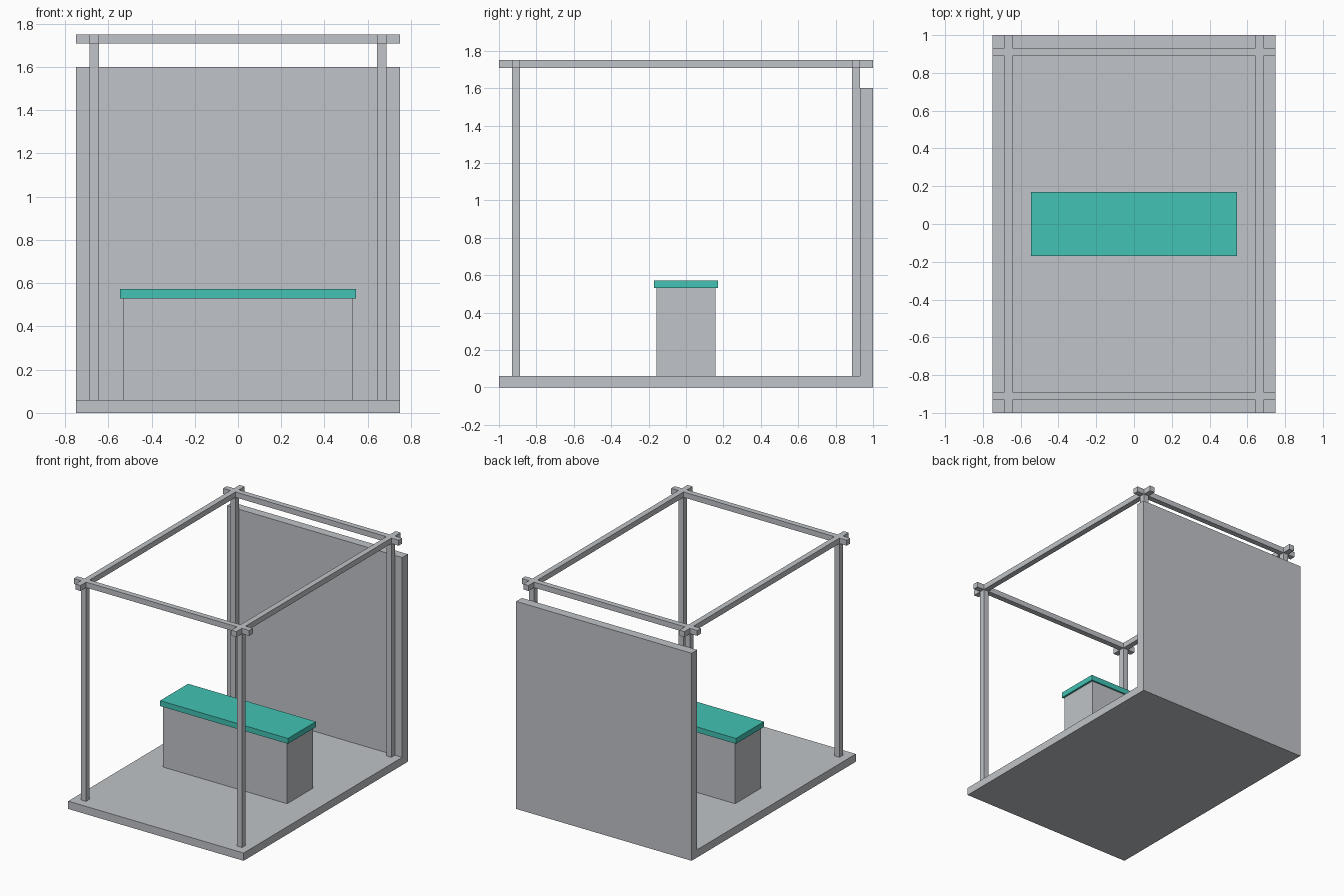
import bpy

cube = bpy.data.objects.get("Cube")
if cube:
    bpy.data.objects.remove(cube, do_unlink=True)


def material(name, rgb):
    mat = bpy.data.materials.new(name)
    mat.use_nodes = True
    colour = (*rgb, 1)
    mat.diffuse_color = colour
    mat.node_tree.nodes["Principled BSDF"].inputs["Base Color"].default_value = colour
    return mat


grey = material("light grey", (0.53, 0.55, 0.58))
teal = material("teal", (0.055, 0.54, 0.456))


def box(name, x, y, z, mat=grey):
    """Add a box from its (min, max) range on each axis."""
    ranges = (x, y, z)
    bpy.ops.mesh.primitive_cube_add(size=1, location=[(a + b) / 2 for a, b in ranges])
    obj = bpy.context.object
    obj.name = name
    obj.scale = [b - a for a, b in ranges]
    bpy.ops.object.transform_apply(location=False, rotation=False, scale=True)
    obj.data.materials.append(mat)
    return obj


HALF_X, HALF_Y = 0.748, 1.0
FLOOR, RAIL_LOW, TOP = 0.06, 1.708, 1.75
POST_X, POST_Y, R = 0.665, 0.91, 0.0215

# Floor slab and back wall
box("floor", (-HALF_X, HALF_X), (-HALF_Y, HALF_Y), (0, FLOOR))
box("back_wall", (-HALF_X, HALF_X), (POST_Y + R, HALF_Y), (FLOOR, 1.6))

# Counter
box("counter_body", (-0.53, 0.53), (-0.158, 0.158), (FLOOR, 0.53))
box("counter_top", (-0.545, 0.545), (-0.17, 0.17), (0.53, 0.572), teal)

# Corner posts
for side, sx in (("right", -1), ("left", 1)):
    for end, sy in (("front", -1), ("back", 1)):
        x, y = sx * POST_X, sy * POST_Y
        box(f"{end}_{side}_post", (x - R, x + R), (y - R, y + R), (FLOOR, RAIL_LOW))

# Side rails run the full depth
for side, sx in (("right", -1), ("left", 1)):
    x = sx * POST_X
    box(f"{side}_rail", (x - R, x + R), (-HALF_Y, HALF_Y), (RAIL_LOW, TOP))

# Cross rails fit between the side rails, with stubs outside them
inner, outer = POST_X - R, POST_X + R
for end, sy in (("front", -1), ("back", 1)):
    y = (sy * POST_Y - R, sy * POST_Y + R)
    box(f"{end}_rail", (-inner, inner), y, (RAIL_LOW, TOP))
    box(f"{end}_right_rail_stub", (-HALF_X, -outer), y, (RAIL_LOW, TOP))
    box(f"{end}_left_rail_stub", (outer, HALF_X), y, (RAIL_LOW, TOP))
